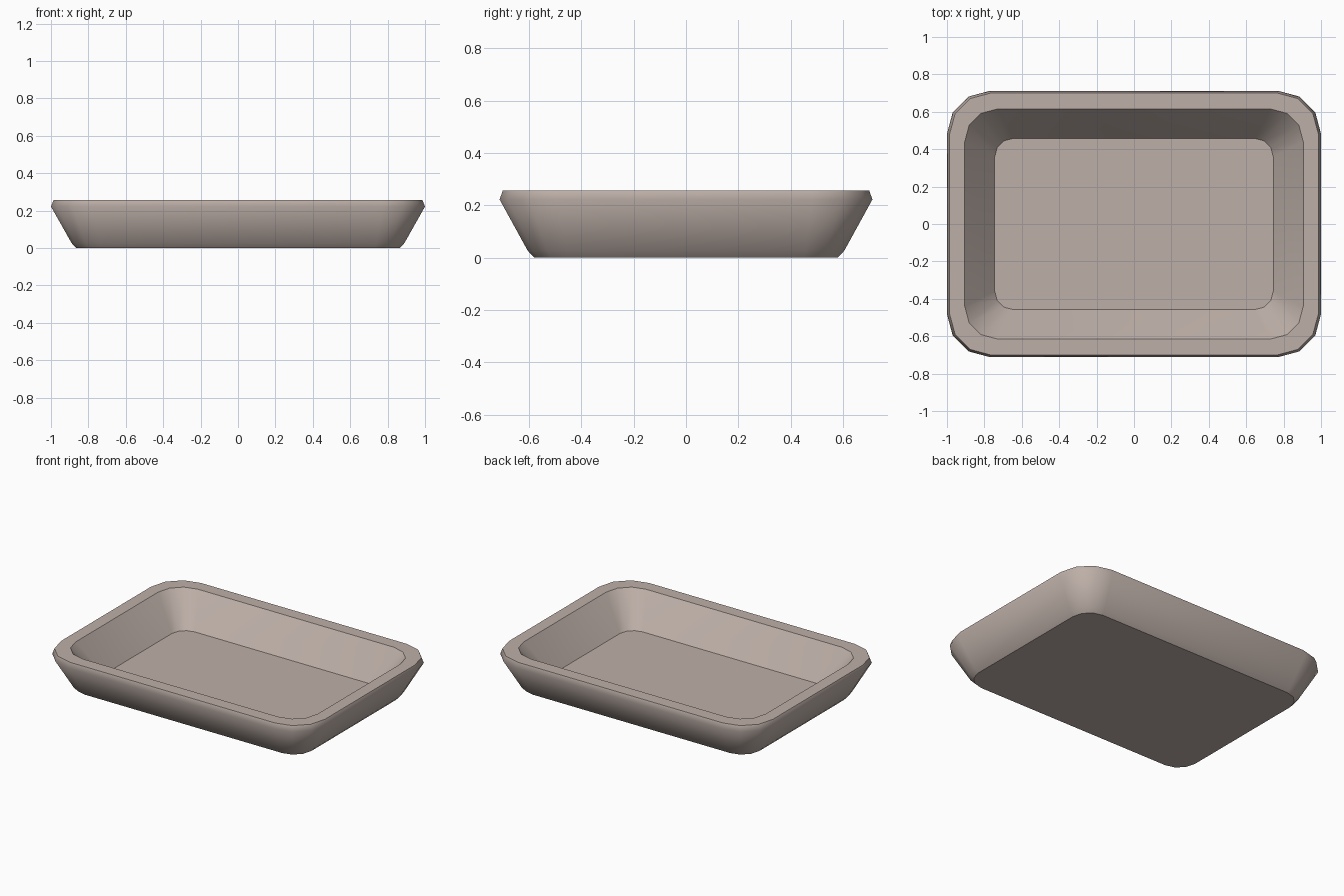
import bpy, bmesh, math

if "Cube" in bpy.data.objects:
    bpy.data.objects.remove(bpy.data.objects["Cube"])

STEPS = 3  # segments per rounded corner


def rounded_ring(bm, hx, hy, radius, z):
    """One rounded-rectangle loop of vertices, counter-clockwise."""
    verts = []
    for q, (sx, sy) in enumerate([(1, 1), (-1, 1), (-1, -1), (1, -1)]):
        for i in range(STEPS + 1):
            a = math.radians(90 * q + 90 * i / STEPS)
            verts.append(bm.verts.new((sx * (hx - radius) + radius * math.cos(a),
                                       sy * (hy - radius) + radius * math.sin(a), z)))
    return verts


# Tray section from the underside, over the rim, to the inner floor:
# half width, half depth, corner radius, height, crisp edge
SECTION = [
    (0.865, 0.58, 0.13, 0.0, True),     # underside
    (0.89, 0.605, 0.15, 0.027, False),  # foot bevel
    (1.0, 0.712, 0.23, 0.222, False),   # widest line
    (0.986, 0.70, 0.22, 0.257, True),   # outer rim
    (0.905, 0.615, 0.175, 0.257, True), # inner rim
    (0.745, 0.458, 0.10, 0.052, True),  # inner floor
]

bm = bmesh.new()
rings = [rounded_ring(bm, *row[:4]) for row in SECTION]
n = len(rings[0])
for low, high in zip(rings, rings[1:]):
    for i in range(n):
        j = (i + 1) % n
        bm.faces.new((low[i], low[j], high[j], high[i]))
bm.faces.new(rings[0][::-1])
bm.faces.new(rings[-1])

# Smooth walls, crisp rim and floor edges
for face in bm.faces:
    face.smooth = True
for ring, row in zip(rings, SECTION):
    if row[4]:
        for i in range(n):
            bm.edges.get((ring[i], ring[(i + 1) % n])).smooth = False

mesh = bpy.data.meshes.new("tray")
bm.to_mesh(mesh)
bm.free()
tray = bpy.data.objects.new("tray", mesh)
bpy.context.collection.objects.link(tray)

# Warm grey clay
clay = bpy.data.materials.new("warm_grey")
clay.diffuse_color = (0.51, 0.43, 0.39, 1)
clay.use_nodes = True
clay.node_tree.nodes["Principled BSDF"].inputs["Base Color"].default_value = clay.diffuse_color
mesh.materials.append(clay)
